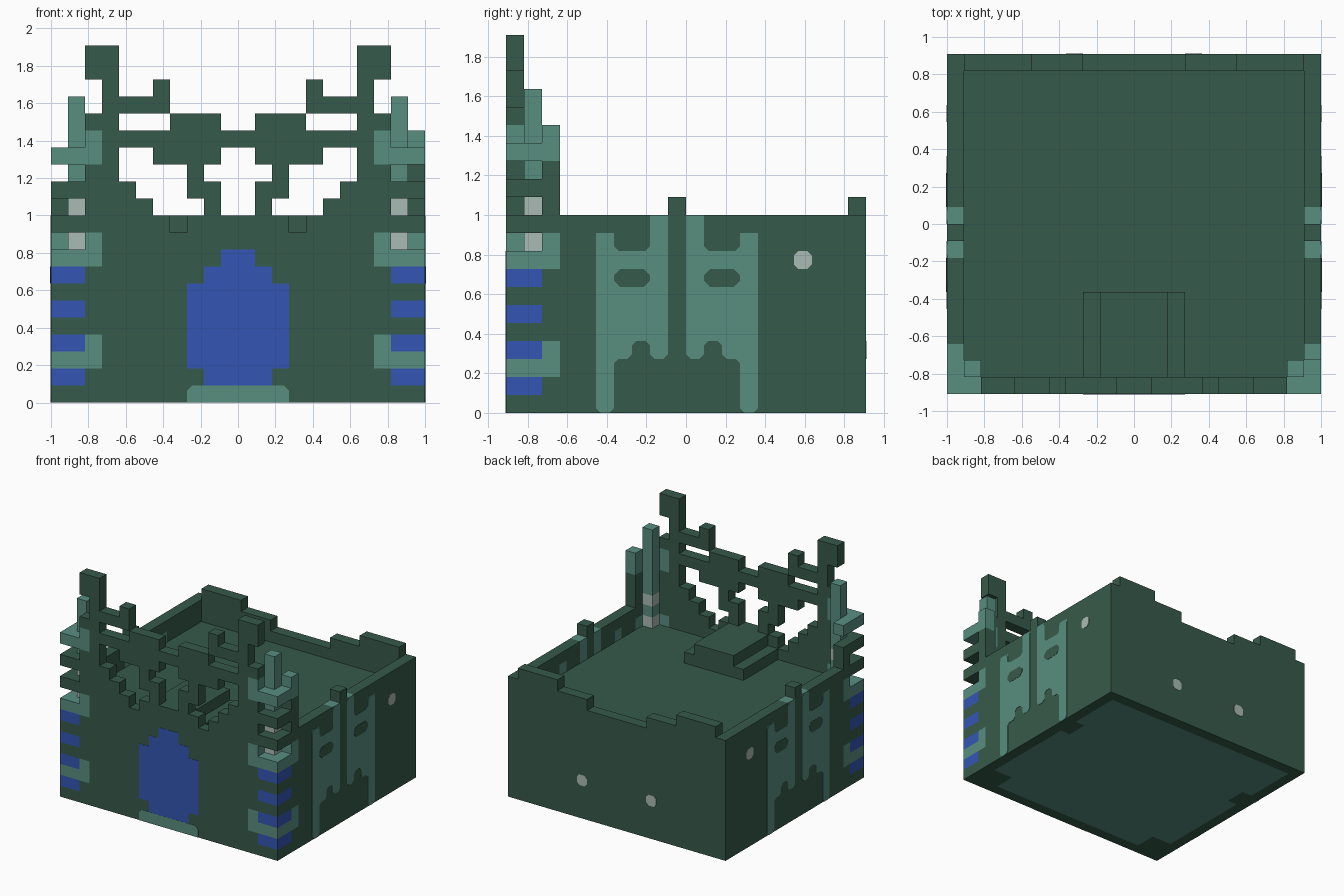
import bpy
import bmesh
from mathutils import Vector

if "Cube" in bpy.data.objects:
    bpy.data.objects.remove(bpy.data.objects["Cube"], do_unlink=True)

U = 1 / 11  # one building block
DARK, TEAL, BLUE, PALE = range(4)


def material(name, rgb):
    m = bpy.data.materials.new(name)
    m.use_nodes = True
    m.diffuse_color = (*rgb, 1)
    m.node_tree.nodes["Principled BSDF"].inputs["Base Color"].default_value = (*rgb, 1)
    return m


MATS = [material("dark_green", (0.037, 0.102, 0.069)),
        material("teal", (0.098, 0.271, 0.216)),
        material("blue", (0.034, 0.093, 0.456)),
        material("pale_grey", (0.402, 0.497, 0.462))]


def finish(name, bm, mats):
    mesh = bpy.data.meshes.new(name)
    bm.to_mesh(mesh)
    bm.free()
    for m in mats:
        mesh.materials.append(m)
    obj = bpy.data.objects.new(name, mesh)
    bpy.context.collection.objects.link(obj)
    return obj


def blocks(name, boxes, paint, mirror=False):
    """Union of block boxes (x0, x1, y0, y1, z0, z1); only outer faces are made.
    paint(ax, y, z, n) gives a colour, with ax counted from the middle."""
    cells = set()
    for x0, x1, y0, y1, z0, z1 in boxes:
        for x in range(x0, x1):
            for y in range(y0, y1):
                for z in range(z0, z1):
                    cells.add((x, y, z))
                    if mirror:
                        cells.add((-1 - x, y, z))
    bm = bmesh.new()
    for c in cells:
        for axis in range(3):
            for side in (-1, 1):
                n = [0, 0, 0]
                n[axis] = side
                if tuple(a + b for a, b in zip(c, n)) in cells:
                    continue
                u, v = [0, 0, 0], [0, 0, 0]
                u[(axis + 1) % 3] = v[(axis + 2) % 3] = 1
                o = Vector(c)
                o[axis] += side > 0
                u, v = Vector(u), Vector(v)
                quad = [o, o + u, o + u + v, o + v][::side]
                f = bm.faces.new([bm.verts.new(p * U) for p in quad])
                ax = c[0] if c[0] >= 0 else -1 - c[0]
                f.material_index = paint(ax, c[1], c[2], n)
    bmesh.ops.remove_doubles(bm, verts=bm.verts[:], dist=0.001)
    bmesh.ops.dissolve_limit(bm, angle_limit=0.02, verts=bm.verts[:],
                             edges=bm.edges[:], delimit={'MATERIAL'})
    return finish(name, bm, MATS)


def plate(name, face, points, color, depth=0.03, rounding=0.25):
    """Thin painted plate with clipped corners on a wall of the building."""
    place = {"front": lambda a, b, d: (a, -10 - d, b),
             "back": lambda a, b, d: (a, 10 + d, b),
             "left": lambda a, b, d: (11 + d, a, b),
             "right": lambda a, b, d: (-11 - d, a, b)}[face]
    bm = bmesh.new()
    f = bm.faces.new([bm.verts.new(Vector(place(a, b, depth)) * U) for a, b in points])
    if rounding:
        bmesh.ops.bevel(bm, geom=bm.verts[:], offset=rounding * U, segments=1,
                        affect='VERTICES')
    bm.faces.ensure_lookup_table()
    inward = Vector(place(0, 0, 0)) - Vector(place(0, 0, depth))
    ext = bmesh.ops.extrude_face_region(bm, geom=bm.faces[:])
    bmesh.ops.translate(bm, vec=inward * U,
                        verts=[g for g in ext["geom"] if isinstance(g, bmesh.types.BMVert)])
    bmesh.ops.recalc_face_normals(bm, faces=bm.faces[:])
    return finish(name, bm, [MATS[color]])


def rect(a, b, w=1, h=1):
    return [(a, b), (a + w, b), (a + w, b + h), (a, b + h)]


def plain(color):
    return lambda ax, y, z, n: color


# Main body: striped front corners, teal underside
def paint_body(ax, y, z, n):
    if z == 0 and n[2] < 0:
        patch = (ax > 7 and y < -7) or (ax == 9 and 2 <= y < 4)
        return TEAL if ax < 10 and -9 <= y < 9 and not patch else DARK
    if ax >= 9 and y < -8:
        if z % 2 and z < 8:
            return BLUE
        return TEAL if z in (2, 8) else DARK
    band = (ax == 8 and y == -10) or (ax == 10 and y == -8)
    return TEAL if band and z in (2, 3, 8) else DARK


blocks("body", [(-11, 11, -10, 10, 0, 9)], paint_body)


# Side parapets with a merlon each
def paint_parapet(ax, y, z, n):
    if y in (-2, 0) and z < 11:
        return TEAL
    return TEAL if z == 9 and y in (-8, -5, 3) else DARK


blocks("side_parapets", [(10, 11, -8, 10, 9, 11), (10, 11, -1, 0, 11, 12)],
       paint_parapet, True)

# Back parapet stepping down to the middle
blocks("back_parapet", [(0, 3, 9, 10, 9, 10), (3, 6, 9, 10, 9, 11),
                        (6, 10, 9, 10, 9, 12)], plain(DARK), True)

# Openwork facade with horns: (x0, x1, z0, z1)
FACADE = [(0, 3, 9, 11), (3, 4, 9, 10), (4, 9, 9, 11), (5, 6, 11, 12),
          (6, 7, 11, 13), (7, 9, 11, 17), (1, 2, 11, 13), (2, 3, 12, 14),
          (1, 5, 14, 15), (0, 7, 15, 16), (1, 4, 16, 17), (4, 7, 17, 18),
          (4, 5, 18, 19), (7, 8, 17, 19), (7, 9, 19, 21)]
blocks("facade", [(a, b, -10, -9, c, d) for a, b, c, d in FACADE],
       lambda ax, y, z, n: TEAL if ax == 8 and z in (9, 14, 15) else DARK, True)

# Stepped roof over the gate passage
blocks("gate_roof", [(0, 3, -9, -4, 9, 10), (0, 2, -9, -4, 10, 11)], plain(DARK), True)

# Corner posts and the rings around them
blocks("corner_posts", [(9, 10, -9, -8, 9, 18)],
       lambda ax, y, z, n: PALE if z in (9, 11) else TEAL, True)
for name, z, color, end in (("lower_rings", 10, DARK, -8), ("middle_rings", 12, DARK, -8),
                            ("upper_rings", 14, TEAL, -7)):
    blocks(name, [(9, 11, -10, -9, z, z + 1), (10, 11, -9, end, z, z + 1)],
           plain(color), True)


# Rear posts, the right one broken off
def paint_post(ax, y, z, n):
    return TEAL if z >= 14 else DARK


blocks("left_rear_post", [(10, 11, -8, -7, 11, 16)], paint_post)
blocks("right_rear_post", [(-11, -10, -8, -7, 11, 13)], paint_post)

# Gate and its threshold
half = [(2, 1), (2, 2), (3, 2), (3, 7), (2, 7), (2, 8), (1, 8), (1, 9)]
plate("gate", "front", half + [(-x, z) for x, z in reversed(half)], BLUE, 0.02, 0)
plate("threshold", "front", [(-3, 0), (3, 0), (3, 0.7), (2.7, 1), (-2.7, 1), (-3, 0.7)],
      TEAL, 0.03, 0)

# Side panels, mirrored about the merlon, with dark slots
PANEL = [(0, 3), (1, 3), (1, 4), (2, 4), (2, 3), (3, 3), (3, 0), (4, 0),
         (4, 10), (3, 10), (3, 9), (1, 9), (1, 11), (0, 11)]
for face in ("left", "right"):
    for part, flip in (("rear", False), ("front", True)):
        def place(pts):
            return [(-1 - a, b) if flip else (a, b) for a, b in pts]
        plate(f"{face}_{part}_panel", face, place(PANEL), TEAL)
        plate(f"{face}_{part}_slot", face, place(rect(1, 7, 2)), DARK, 0.05, 0.35)
    plate(f"{face}_stud", face, rect(6, 8), PALE)

# Studs on the back wall
for name, x in (("back_left_stud", 3), ("back_right_stud", -4)):
    plate(name, "back", rect(x, 3), PALE)
